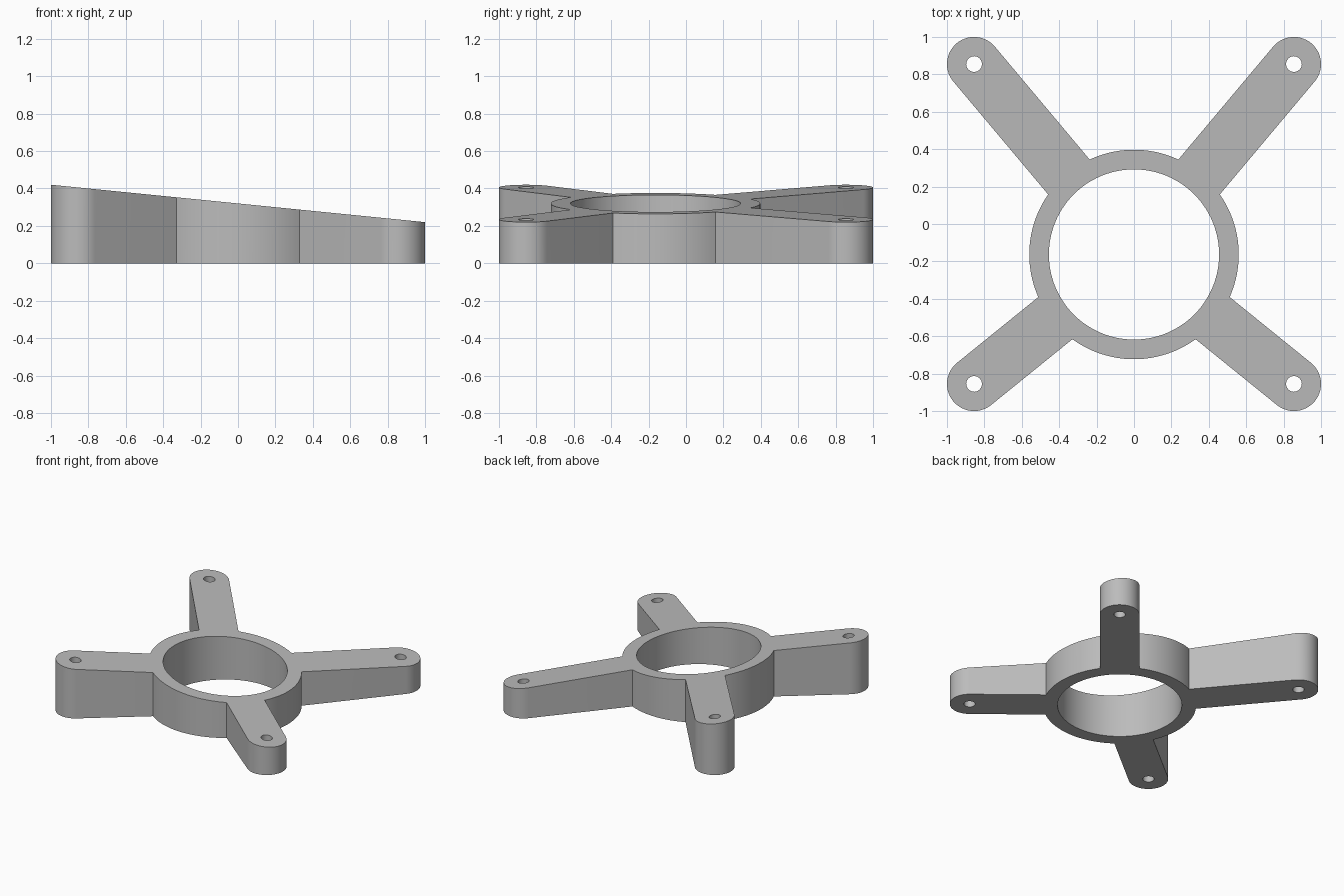
import bpy, bmesh, math
from mathutils import Vector

cube = bpy.data.objects.get("Cube")
if cube:
    bpy.data.objects.remove(cube, do_unlink=True)

CENTRE = Vector((0, -0.163))
RING_OUTER, RING_INNER = 0.56, 0.455
MOUNT, TIP_RADIUS, HOLE_RADIUS = 0.855, 0.145, 0.042
HIGH, LOW = 0.42, 0.22


def arc(centre, radius, start, end, steps):
    """Points on an arc, both ends included."""
    return [centre + radius * Vector((math.cos(a), math.sin(a)))
            for a in (start + (end - start) * i / steps for i in range(steps + 1))]


def circle(centre, radius, steps):
    return arc(centre, radius, 0, math.tau, steps)[:-1]


# Arms point from the ring centre to the four mounting holes, counter-clockwise
mounts = [Vector((sx * MOUNT, sy * MOUNT))
          for sx, sy in ((1, 1), (-1, 1), (-1, -1), (1, -1))]
angles = [math.atan2(d.y, d.x) % math.tau for d in (m - CENTRE for m in mounts)]
half = math.asin(TIP_RADIUS / RING_OUTER)

# Outline: rounded arm tip, then the ring arc to the next arm
outline = []
for i, (mount, angle) in enumerate(zip(mounts, angles)):
    following = angles[(i + 1) % 4] + (math.tau if i == 3 else 0)
    outline += arc(mount, TIP_RADIUS, angle - math.pi / 2, angle + math.pi / 2, 28)
    outline += arc(CENTRE, RING_OUTER, angle + half, following - half, 28)

loops = [outline, circle(CENTRE, RING_INNER, 112)]
loops += [circle(m, HOLE_RADIUS, 32) for m in mounts]

# Fill the flat profile and extrude it
bm = bmesh.new()
edges = []
for loop in loops:
    verts = [bm.verts.new((p.x, p.y, 0)) for p in loop]
    edges += [bm.edges.new((v, verts[(i + 1) % len(verts)])) for i, v in enumerate(verts)]
bmesh.ops.triangle_fill(bm, use_beauty=True, use_dissolve=False, edges=edges)
base_faces = bm.faces[:]
result = bmesh.ops.extrude_face_region(bm, geom=base_faces, use_keep_orig=True)

# Slope the top from the right side down to the left
for v in result["geom"]:
    if isinstance(v, bmesh.types.BMVert):
        v.co.z = HIGH + (LOW - HIGH) * (v.co.x + 1) / 2
bmesh.ops.recalc_face_normals(bm, faces=bm.faces[:])

mesh = bpy.data.meshes.new("mounting_bracket")
bm.to_mesh(mesh)
bm.free()
bracket = bpy.data.objects.new("mounting_bracket", mesh)
bpy.context.collection.objects.link(bracket)

# Plain grey material
grey = bpy.data.materials.new("plain_grey")
grey.use_nodes = True
colour = (0.5, 0.5, 0.5, 1)
grey.diffuse_color = colour
grey.node_tree.nodes["Principled BSDF"].inputs["Base Color"].default_value = colour
mesh.materials.append(grey)

bpy.ops.object.select_all(action='DESELECT')
bracket.select_set(True)
bpy.context.view_layer.objects.active = bracket
bpy.ops.object.shade_smooth_by_angle(angle=math.radians(30))
